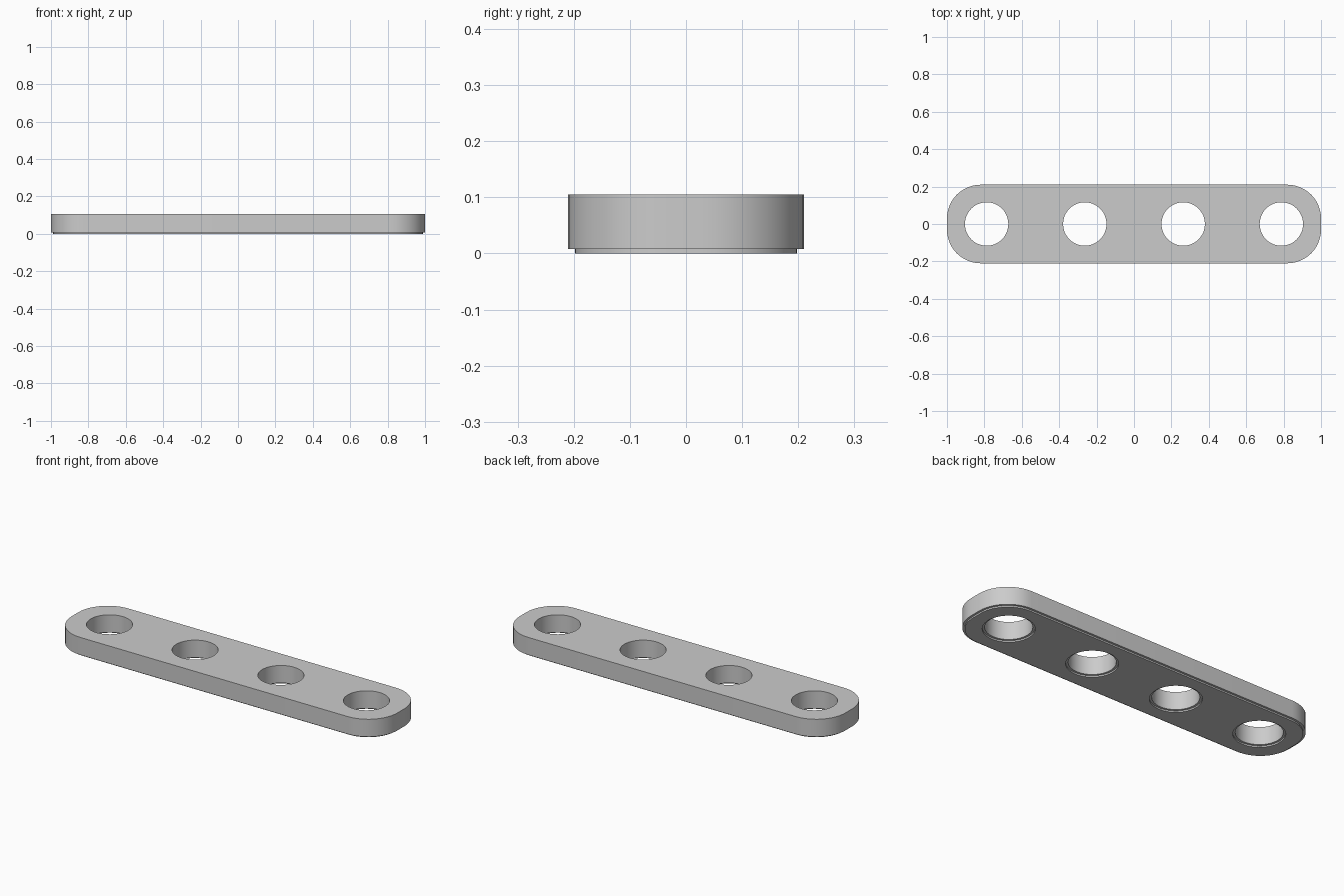
import bpy, bmesh
from math import sin, cos, pi, radians

cube = bpy.data.objects.get("Cube")
if cube:
    bpy.data.objects.remove(cube)

HALF_L, HALF_W, CORNER = 1.0, 0.21, 0.18
TOP, STEP, INSET = 0.105, 0.008, 0.012
HOLE_R, HOLE_X = 0.116, (-0.788, -0.263, 0.263, 0.788)

grey = bpy.data.materials.new("plain grey")
grey.use_nodes = True
grey.diffuse_color = (0.6, 0.6, 0.6, 1)
grey.node_tree.nodes["Principled BSDF"].inputs["Base Color"].default_value = grey.diffuse_color


def plate_outline(inset, n=12):
    """Rounded rectangle, shrunk by inset."""
    r = CORNER - inset
    pts = []
    for q, (sx, sy) in enumerate(((1, 1), (-1, 1), (-1, -1), (1, -1))):
        for i in range(n + 1):
            a = (q + i / n) * pi / 2
            pts.append((sx * (HALF_L - CORNER) + r * cos(a),
                        sy * (HALF_W - CORNER) + r * sin(a)))
    return pts


def hole_outline(x, inset, n=48):
    """Circle, widened by inset."""
    r = HOLE_R + inset
    return [(x + r * cos(2 * pi * i / n), r * sin(2 * pi * i / n)) for i in range(n)]


def stepped_wall(bm, outline):
    """Wall from the top down to the inset foot; returns the end loops."""
    rings = []
    for inset, z in ((0, TOP), (0, STEP), (INSET, STEP), (INSET, 0)):
        rings.append([bm.verts.new((x, y, z)) for x, y in outline(inset)])
    for a, b in zip(rings, rings[1:]):
        for i in range(len(a)):
            bm.faces.new((a[i - 1], a[i], b[i], b[i - 1]))
    return rings[0], rings[-1]


def loop_edges(bm, ring):
    return [bm.edges.get((ring[i - 1], ring[i])) for i in range(len(ring))]


# Outer wall and the four hole walls
bm = bmesh.new()
ends = [stepped_wall(bm, plate_outline)]
for x in HOLE_X:
    ends.append(stepped_wall(bm, lambda inset, x=x: hole_outline(x, inset)))

# Flat top and underside, pierced by the holes
for side in (0, 1):
    edges = [e for pair in ends for e in loop_edges(bm, pair[side])]
    bmesh.ops.triangle_fill(bm, edges=edges, use_beauty=True)
bmesh.ops.recalc_face_normals(bm, faces=bm.faces)

mesh = bpy.data.meshes.new("drilled_plate")
bm.to_mesh(mesh)
bm.free()
mesh.materials.append(grey)
plate = bpy.data.objects.new("drilled_plate", mesh)
bpy.context.collection.objects.link(plate)

bpy.ops.object.select_all(action='DESELECT')
plate.select_set(True)
bpy.context.view_layer.objects.active = plate
bpy.ops.object.shade_smooth_by_angle(angle=radians(30))
